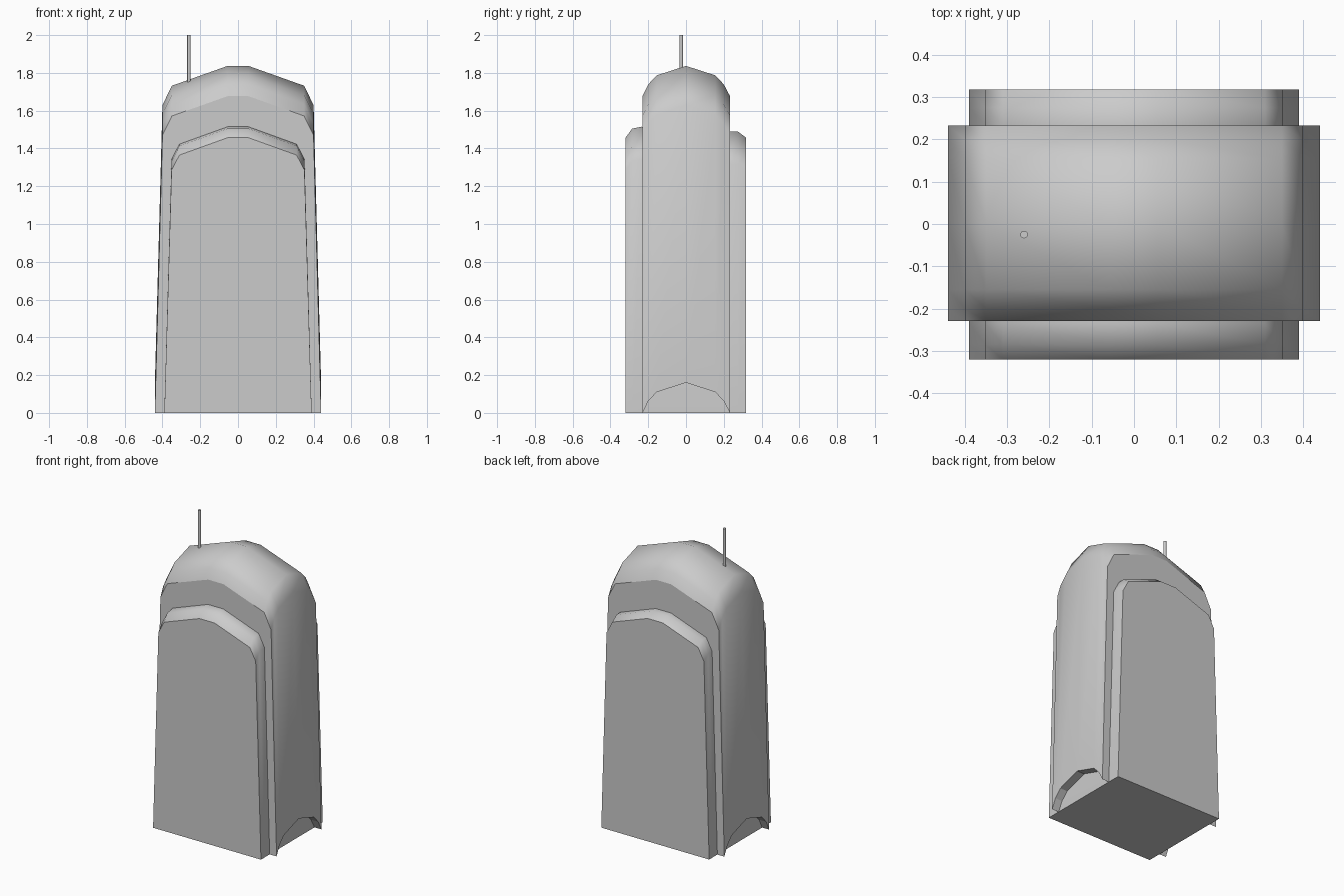
import bpy, bmesh

if "Cube" in bpy.data.objects:
    bpy.data.objects.remove(bpy.data.objects["Cube"])


def mirror_outline(half):
    """Right half of the arch (base to crown) -> full outline, right to left."""
    return half + [(-x, z) for x, z in reversed(half)]


def swept_arch(name, half, profile, flat_base):
    """Slide an arch outline along a (y, rise) profile and close it."""
    outline = mirror_outline(half)
    bm = bmesh.new()
    rings = []
    for y, rise in profile:
        ring = []
        for x, z in outline:
            lift = 0 if (flat_base and z == 0) else rise
            ring.append(bm.verts.new((x, y, z + lift)))
        rings.append(ring)
    n = len(outline)
    for a, b in zip(rings, rings[1:]):
        for i in range(n):
            j = (i + 1) % n
            f = bm.faces.new((a[i], a[j], b[j], b[i]))
            f.smooth = i < n - 1          # underside stays flat
    caps = [bm.faces.new(rings[0]), bm.faces.new(rings[-1][::-1])]
    bmesh.ops.recalc_face_normals(bm, faces=bm.faces[:])
    # crisp rims round the front and back walls
    for cap in caps:
        for e in cap.edges:
            e.smooth = False
    # crisp edge along the underside
    for e in bm.edges:
        if len({f.smooth for f in e.link_faces}) == 2:
            e.smooth = False
    mesh = bpy.data.meshes.new(name)
    bm.to_mesh(mesh)
    bm.free()
    ob = bpy.data.objects.new(name, mesh)
    bpy.context.collection.objects.link(ob)
    return ob


# Wide outer shell, whose lower edge repeats the roof curve as side arches
swept_arch(
    "outer_shell",
    [(0.44, 0.0), (0.40, 1.47), (0.35, 1.572), (0.055, 1.677)],
    [(-0.23, 0), (-0.2, 0.062), (-0.155, 0.11), (0, 0.16),
     (0.155, 0.11), (0.2, 0.062), (0.233, 0)],
    False)

# Narrower, deeper core slab showing at the front and back
swept_arch(
    "core_slab",
    [(0.39, 0.0), (0.352, 1.285), (0.31, 1.365), (0.055, 1.457)],
    [(-0.32, 0), (-0.285, 0.048), (-0.235, 0.058),
     (0.235, 0.032), (0.275, 0.032), (0.318, 0)],
    True)

# Roof antenna
bpy.ops.mesh.primitive_cylinder_add(vertices=12, radius=0.009, depth=0.3,
                                    location=(-0.26, -0.025, 1.85))
antenna = bpy.context.object
antenna.name = "antenna"
bpy.ops.object.shade_smooth_by_angle()
